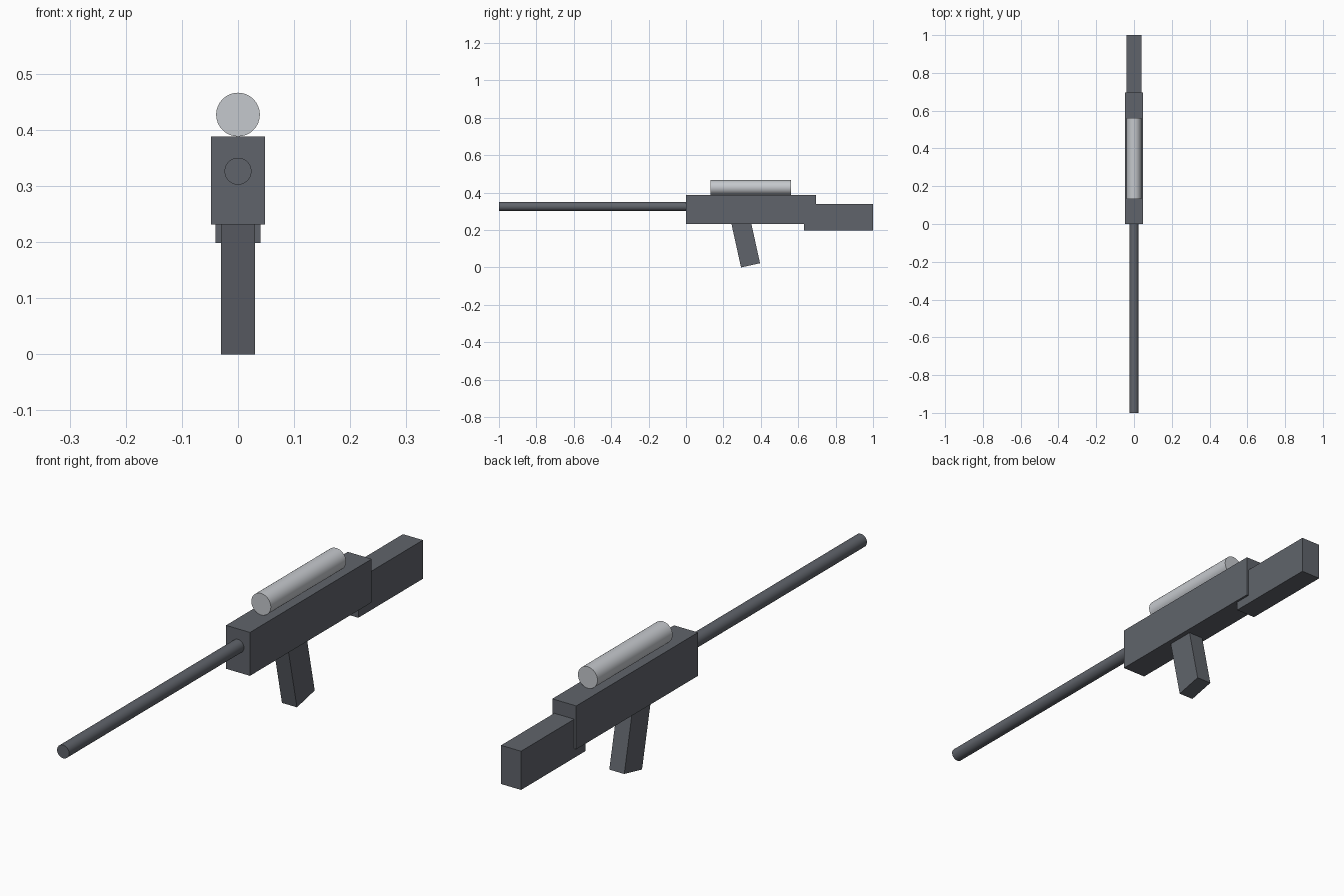
import bpy
import math
from mathutils import Matrix, Vector

cube = bpy.data.objects.get("Cube")
if cube:
    bpy.data.objects.remove(cube, do_unlink=True)


def make_material(name, color):
    mat = bpy.data.materials.new(name)
    mat.use_nodes = True
    mat.diffuse_color = (*color, 1)
    mat.node_tree.nodes["Principled BSDF"].inputs["Base Color"].default_value = (*color, 1)
    return mat


dark_steel = make_material("dark_steel", (0.117, 0.127, 0.147))
pale_metal = make_material("pale_metal", (0.56, 0.58, 0.61))


def finish(name, mat):
    obj = bpy.context.object
    obj.name = obj.data.name = name
    obj.data.materials.append(mat)
    return obj


def box(name, width, y_range, z_range, mat):
    """Box centred on x, spanning the given y and z ranges."""
    (y0, y1), (z0, z1) = y_range, z_range
    bpy.ops.mesh.primitive_cube_add(size=1)
    obj = finish(name, mat)
    obj.data.transform(Matrix.Diagonal((width, y1 - y0, z1 - z0, 1)))
    obj.location = (0, (y0 + y1) / 2, (z0 + z1) / 2)
    return obj


def tube(name, radius, y_range, z, mat):
    """Solid round bar running along y."""
    y0, y1 = y_range
    bpy.ops.mesh.primitive_cylinder_add(
        vertices=32, radius=radius, depth=y1 - y0,
        location=(0, (y0 + y1) / 2, z), rotation=(math.pi / 2, 0, 0))
    obj = finish(name, mat)
    bpy.ops.object.shade_smooth_by_angle(angle=math.radians(30))
    return obj


# Body and stock
box("receiver", 0.096, (0, 0.696), (0.231, 0.388), dark_steel)
box("stock", 0.08, (0.631, 1), (0.198, 0.338), dark_steel)

# Barrel and sight tube
tube("barrel", 0.024, (-1, 0.02), 0.326, dark_steel)
tube("scope", 0.039, (0.132, 0.562), 0.427, pale_metal)

# Raked grip, its top end buried in the receiver
tilt = math.radians(12.4)
grip = box("grip", 0.06, (-0.052, 0.052), (0, 0.27), dark_steel)
grip.rotation_euler.x = tilt
along = Matrix.Rotation(tilt, 3, "X") @ Vector((0, 0, 0.135))
grip.location = Vector((0, 0.345, 0.011)) + along
